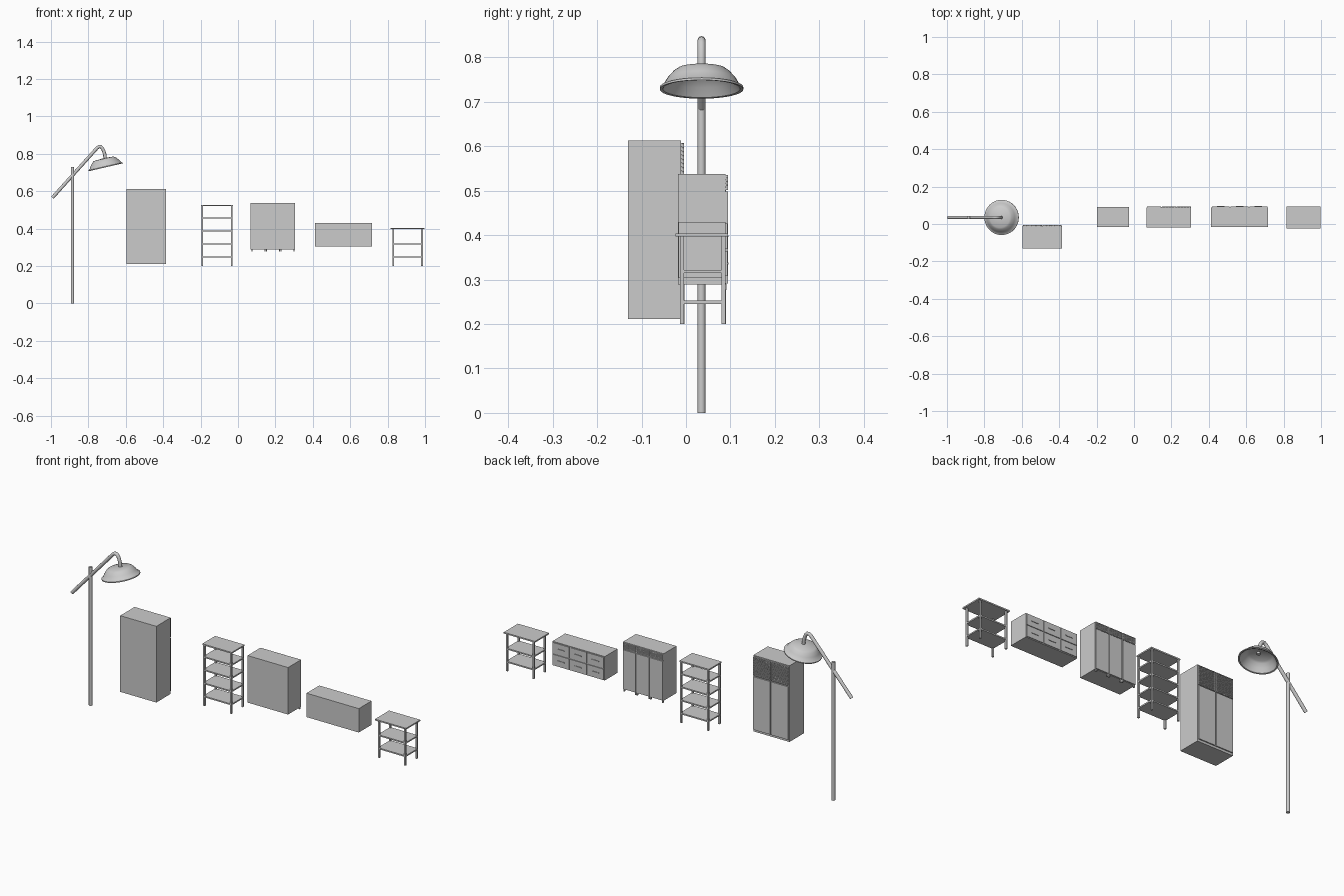
import bpy, bmesh, math
from mathutils import Matrix, Vector

if "Cube" in bpy.data.objects:
    bpy.data.objects.remove(bpy.data.objects["Cube"])


def mesh_object(name, bm):
    bmesh.ops.recalc_face_normals(bm, faces=bm.faces)
    me = bpy.data.meshes.new(name)
    bm.to_mesh(me)
    bm.free()
    ob = bpy.data.objects.new(name, me)
    bpy.context.collection.objects.link(ob)
    return ob


def boxes(name, spans):
    """One object from (x0, x1, y0, y1, z0, z1) boxes."""
    bm = bmesh.new()
    for x0, x1, y0, y1, z0, z1 in spans:
        m = (Matrix.Translation(((x0 + x1) / 2, (y0 + y1) / 2, (z0 + z1) / 2))
             @ Matrix.Diagonal((x1 - x0, y1 - y0, z1 - z0, 1)))
        bmesh.ops.create_cube(bm, size=1, matrix=m)
    return mesh_object(name, bm)


def tube(name, pts, radius):
    cu = bpy.data.curves.new(name, 'CURVE')
    cu.dimensions = '3D'
    cu.bevel_depth = radius
    cu.bevel_resolution = 4
    cu.use_fill_caps = True
    sp = cu.splines.new('POLY')
    sp.points.add(len(pts) - 1)
    for p, co in zip(sp.points, pts):
        p.co = (*co, 1)
    ob = bpy.data.objects.new(name, cu)
    bpy.context.collection.objects.link(ob)
    return ob


def smooth(ob):
    bpy.ops.object.select_all(action='DESELECT')
    ob.select_set(True)
    bpy.context.view_layer.objects.active = ob
    bpy.ops.object.shade_smooth_by_angle(angle=math.radians(40))


def rack(name, x0, x1, y0, y1, top, levels, leg, over):
    """Open shelving with four square legs."""
    legs = [(lx, lx + leg, ly, ly + leg, 0.20, top - 0.003)
            for lx in (x0 + over, x1 - over - leg)
            for ly in (y0 + over, y1 - over * 0.5 - leg)]
    boxes(name + "_legs", legs)
    boxes(name + "_top", [(x0, x1, y0, y1, top - 0.007, top)])
    boxes(name + "_shelves", [(x0 + over, x1 - over, y0 + over, y1 - over * 0.5,
                               z - 0.0035, z + 0.0035) for z in levels])


def lattice(name, x0, x1, y, z0, z1, step):
    """Frame filled with crossed diagonal slats."""
    f, t = 0.003, 0.003
    boxes(name + "_frame", [(x0, x1, y, y + t * 2, z0, z0 + f), (x0, x1, y, y + t * 2, z1 - f, z1),
                            (x0, x0 + f, y, y + t * 2, z0, z1), (x1 - f, x1, y, y + t * 2, z0, z1)])
    bm = bmesh.new()
    h = z1 - z0
    for s in (1, -1):
        c = x0 - h + step
        while c < x1:
            # clip each 45 degree slat to the frame
            a, b = max(c, x0), min(c + h, x1)
            if b - a > 0.004:
                za, zb = (z0 + a - c, z0 + b - c) if s > 0 else (z1 - a + c, z1 - b + c)
                m = (Matrix.Translation(((a + b) / 2, y + t * (0.9 + 0.4 * s), (za + zb) / 2))
                     @ Matrix.Rotation(-s * math.pi / 4, 4, 'Y')
                     @ Matrix.Diagonal(((b - a) * math.sqrt(2), 0.002, 0.0018, 1)))
                bmesh.ops.create_cube(bm, size=1, matrix=m)
            c += step
    mesh_object(name + "_slats", bm)


def columns(x0, x1, n, gap):
    w = (x1 - x0 - gap * (n - 1)) / n
    return [(x0 + i * (w + gap), x0 + i * (w + gap) + w) for i in range(n)]


# Street lamp: pole, bent arm and tilted bowl shade
LY = 0.035
pole = tube("lamp_pole", [(-0.885, LY, 0), (-0.885, LY, 0.73)], 0.009)
arm = tube("lamp_arm", [(x, LY, z) for x, z in [
    (-0.992, 0.566), (-0.762, 0.822), (-0.753, 0.832), (-0.743, 0.839), (-0.733, 0.838),
    (-0.725, 0.830), (-0.718, 0.815), (-0.712, 0.795), (-0.710, 0.765)]], 0.009)

profile = [(0.0, 0.047), (0.054, 0.044), (0.064, 0.037), (0.077, 0.022), (0.087, 0.005), (0.094, 0.002),
           (0.094, -0.003), (0.087, -0.002), (0.074, 0.018), (0.060, 0.034), (0.050, 0.040), (0.0, 0.043)]
bm = bmesh.new()
vs = [bm.verts.new((r, 0, z)) for r, z in profile]
es = [bm.edges.new(p) for p in zip(vs, vs[1:])]
bmesh.ops.spin(bm, geom=vs + es, axis=(0, 0, 1), cent=(0, 0, 0), angle=math.tau, steps=40)
bmesh.ops.remove_doubles(bm, verts=bm.verts, dist=1e-5)
bm.transform(Matrix.Translation((-0.708, LY, 0.731)) @ Matrix.Rotation(-math.radians(13), 4, 'Y'))
smooth(mesh_object("lamp_shade", bm))

# Tall wardrobe with lattice header and two doors on the back side
boxes("wardrobe_body", [(-0.596, -0.385, -0.131, -0.011, 0.211, 0.613)])
doors = columns(-0.592, -0.389, 2, 0.006)
boxes("wardrobe_doors", [(a, b, -0.011, -0.005, 0.223, 0.503) for a, b in doors])
for i, (a, b) in enumerate(doors):
    lattice(f"wardrobe_lattice_{i}", a, b, -0.011, 0.508, 0.607, 0.009)

# Five-level rack and three-level table rack
rack("tall_rack", -0.198, -0.026, -0.015, 0.092, 0.527, [0.249, 0.318, 0.388, 0.457], 0.009, 0.003)
rack("low_rack", 0.816, 0.998, -0.024, 0.094, 0.404, [0.249, 0.318], 0.009, 0.010)

# Three-door cabinet with lattice strip and small feet
boxes("cabinet_body", [(0.068, 0.305, -0.018, 0.089, 0.289, 0.537)])
doors = columns(0.070, 0.303, 3, 0.005)
boxes("cabinet_doors", [(a, b, 0.089, 0.094, 0.291, 0.498) for a, b in doors])
for i, (a, b) in enumerate(doors):
    lattice(f"cabinet_lattice_{i}", a, b, 0.088, 0.502, 0.535, 0.008)
boxes("cabinet_feet", [(x - 0.003, x + 0.003, 0.083, 0.091, 0.277, 0.290)
                       for x in (0.074, 0.144, 0.152, 0.222, 0.230, 0.299)])

# Low drawer chest: three columns, two rows, bar handles
boxes("chest_body", [(0.412, 0.717, -0.017, 0.089, 0.304, 0.430)])
cols = columns(0.416, 0.713, 3, 0.005)
rows = [(0.308, 0.364), (0.369, 0.426)]
boxes("chest_drawers", [(a, b, 0.089, 0.093, c, d) for a, b in cols for c, d in rows])
boxes("chest_handles", [((a + b) / 2 - 0.02, (a + b) / 2 + 0.02, 0.093, 0.096,
                         (c + d) / 2 - 0.002, (c + d) / 2 + 0.002) for a, b in cols for c, d in rows])
